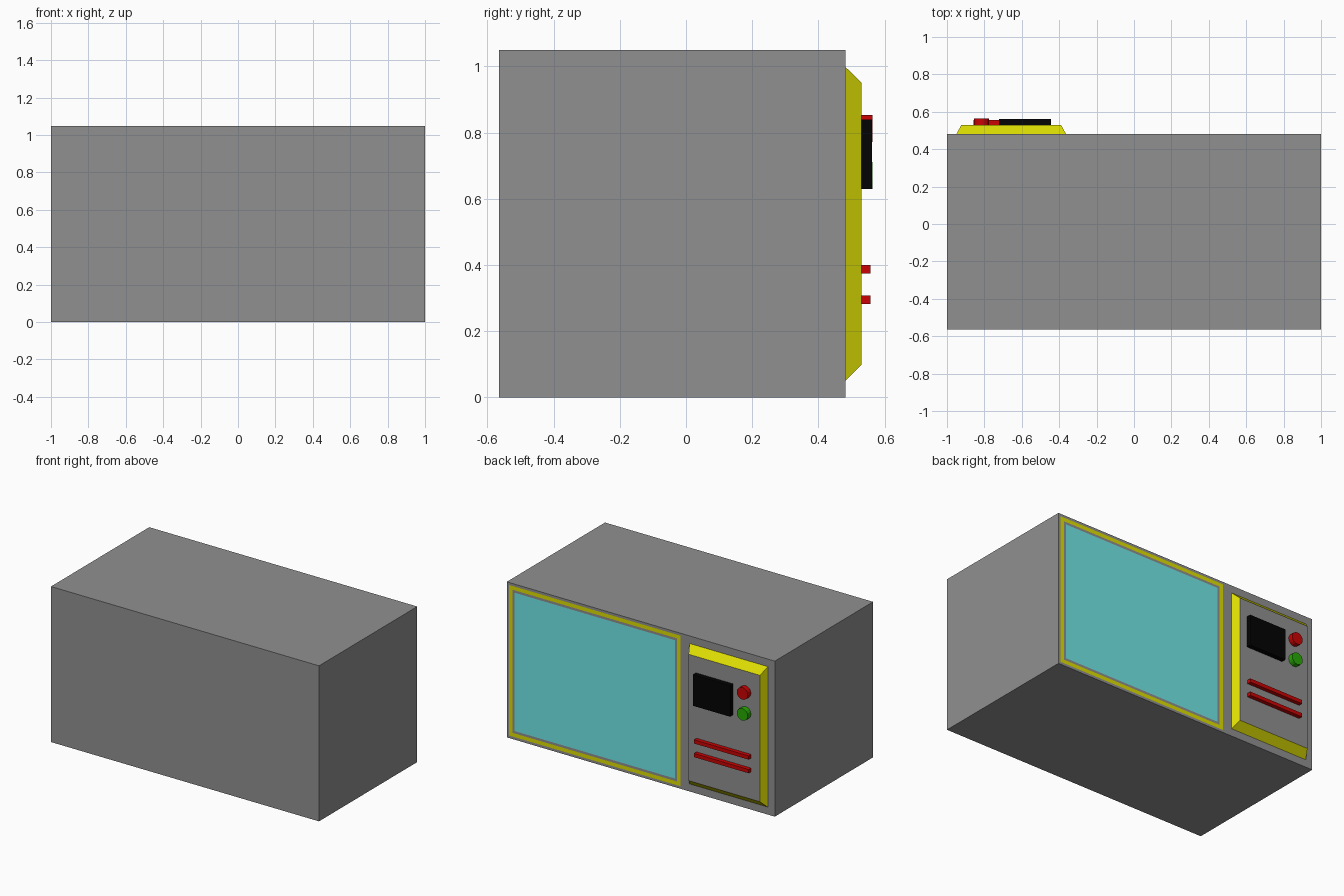
import bpy, bmesh
from math import radians
from mathutils import Vector, Matrix

if "Cube" in bpy.data.objects:
    bpy.data.objects.remove(bpy.data.objects["Cube"])


def material(name, rgb):
    m = bpy.data.materials.new(name)
    m.diffuse_color = (*rgb, 1)
    m.use_nodes = True
    m.node_tree.nodes["Principled BSDF"].inputs["Base Color"].default_value = m.diffuse_color
    return m


grey = material("casing_grey", (0.28, 0.28, 0.28))
yellow = material("yellow_trim", (0.73, 0.73, 0.001))
glass = material("door_glass", (0.165, 0.8, 0.8))
black = material("display_black", (0.001, 0.001, 0.001))
red = material("button_red", (0.6, 0.001, 0.001))
green = material("button_green", (0.02, 0.4, 0.001))


def finish(name, bm, mats):
    me = bpy.data.meshes.new(name)
    bmesh.ops.recalc_face_normals(bm, faces=bm.faces[:])
    bm.to_mesh(me)
    bm.free()
    ob = bpy.data.objects.new(name, me)
    bpy.context.collection.objects.link(ob)
    for m in mats:
        me.materials.append(m)
    return ob


def box_bm(lo, hi):
    lo, hi = Vector(lo), Vector(hi)
    bm = bmesh.new()
    bmesh.ops.create_cube(bm, size=1)
    bmesh.ops.scale(bm, vec=hi - lo, verts=bm.verts)
    bmesh.ops.translate(bm, vec=(lo + hi) / 2, verts=bm.verts)
    return bm


def box(name, lo, hi, mat):
    return finish(name, box_bm(lo, hi), [mat])


def inset(bm, face, thickness, ring_slot):
    ring = bmesh.ops.inset_region(bm, faces=[face], thickness=thickness, use_even_offset=True)
    for f in ring["faces"]:
        f.material_index = ring_slot


# Casing, with the control side split into a door cell and a panel cell
bm = box_bm((-1, -0.565, 0), (1, 0.482, 1.049))
bmesh.ops.bisect_plane(bm, geom=bm.verts[:] + bm.edges[:] + bm.faces[:],
                       plane_co=(-0.313, 0, 0), plane_no=(1, 0, 0))
bm.normal_update()
cells = [f for f in bm.faces if f.normal.y > 0.9]
cells.sort(key=lambda f: f.calc_center_median().x)
panel, door = cells

# Door: grey margin, yellow trim, grey rim, glass
for thickness, slot in ((0.017, 0), (0.025, 1), (0.016, 0)):
    inset(bm, door, thickness, slot)
door.material_index = 2

# Raised control panel with sloping yellow sides
inset(bm, panel, 0.051, 0)
inset(bm, panel, 0.0, 1)
centre = panel.calc_center_median()
for v in panel.verts:
    v.co = centre + Vector(((v.co.x - centre.x) * 0.91, 0.048, (v.co.z - centre.z) * 0.9))
finish("casing_door_and_panel", bm, [grey, yellow, glass])

# Display and the two bar keys
box("display", (-0.722, 0.528, 0.63), (-0.445, 0.562, 0.84), black)
for i, z in enumerate((0.283, 0.375)):
    box(f"bar_key_{i + 1}", (-0.857, 0.528, z), (-0.45, 0.557, z + 0.025), red)

# Round buttons
for name, z, mat in (("stop_button", 0.812, red), ("start_button", 0.671, green)):
    bm = bmesh.new()
    bmesh.ops.create_cone(bm, cap_ends=True, segments=16, radius1=0.041, radius2=0.041, depth=0.036,
                          matrix=Matrix.Translation((-0.815, 0.546, z)) @ Matrix.Rotation(radians(90), 4, 'X'))
    finish(name, bm, [mat])
